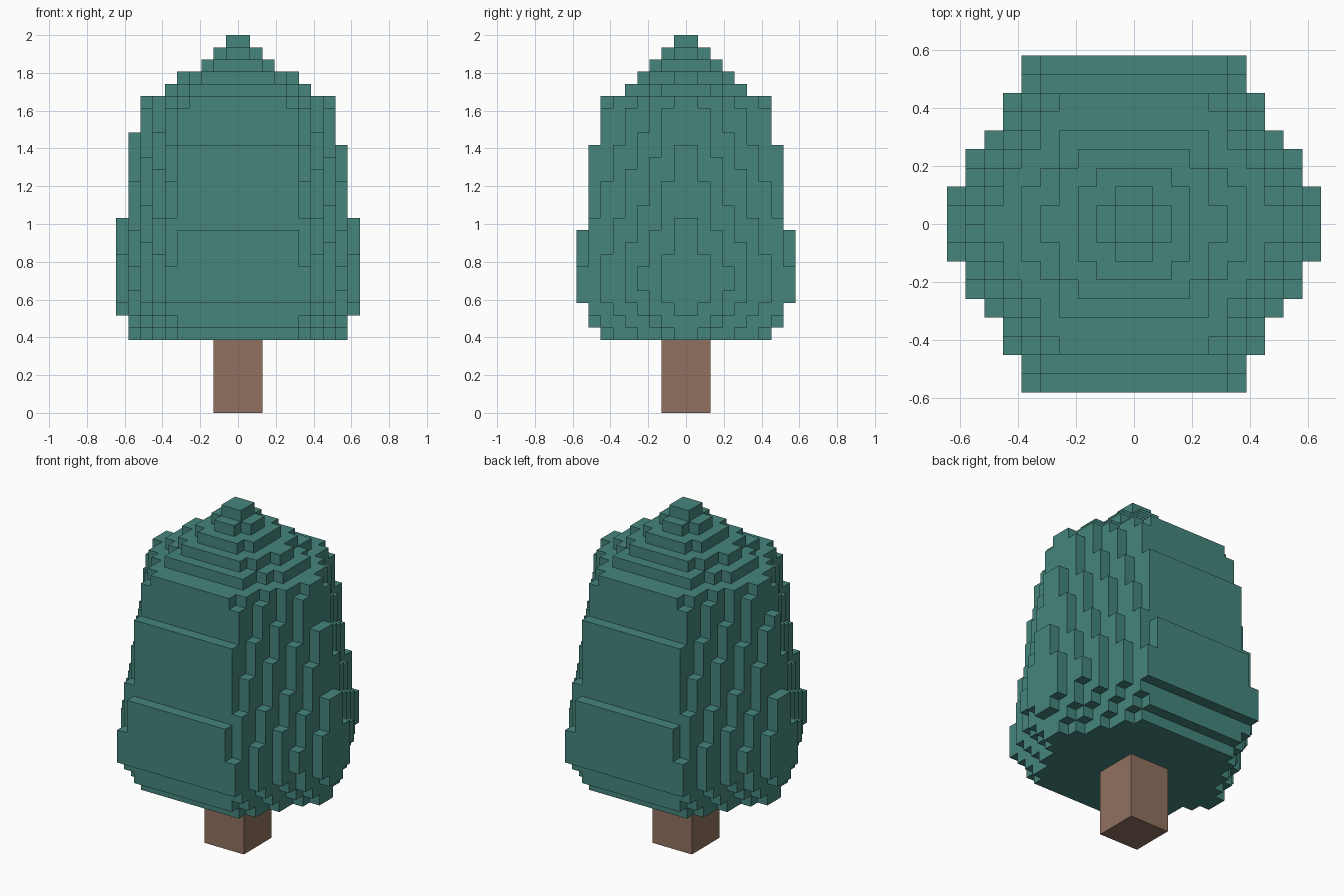
import bpy, bmesh, math
from mathutils import Vector

if "Cube" in bpy.data.objects:
    bpy.data.objects.remove(bpy.data.objects["Cube"])

U = 2 / 31  # block size: the tree is 31 blocks tall

# Crown quarter, one entry per block column outward in |x|:
# {half depth in blocks: (bottom layer, top layer)}
side = {5: (6, 27), 7: (6, 26), 8: (7, 22), 9: (9, 15)}
COLUMNS = [
    {1: (6, 31), 2: (6, 30), 3: (6, 29), 4: (6, 28), **side},
    {1: (6, 30), 3: (6, 29), 4: (6, 28), **side},
    {2: (6, 29), 4: (6, 28), **side},
    {3: (6, 28), **side},
    {1: (6, 28), 3: (6, 27), 6: (6, 26), 7: (6, 25), 8: (7, 22), 9: (9, 15)},
    {2: (6, 27), 4: (6, 26), 5: (6, 25), 6: (6, 22), 7: (7, 19), 8: (8, 16), 9: (9, 12)},
    {3: (6, 26), 4: (6, 23), 5: (7, 20), 6: (8, 16), 7: (9, 13)},
    {1: (6, 26), 2: (6, 25), 3: (7, 21), 4: (8, 17), 5: (9, 14)},
    {1: (6, 22), 2: (7, 19), 3: (8, 15), 4: (10, 12)},
    {1: (8, 16), 2: (9, 13)},
]


def make_material(name, color):
    mat = bpy.data.materials.new(name)
    mat.diffuse_color = (*color, 1)
    mat.use_nodes = True
    mat.node_tree.nodes["Principled BSDF"].inputs["Base Color"].default_value = mat.diffuse_color
    return mat


def block_object(name, cells, mat):
    """Skin a set of blocks, keeping only outside faces and merging flat ones."""
    bm = bmesh.new()
    for c in cells:
        for axis in range(3):
            for sign in (-1, 1):
                n = [0, 0, 0]
                n[axis] = sign
                if (c[0] + n[0], c[1] + n[1], c[2] + n[2]) in cells:
                    continue
                u, v = (axis + 1) % 3, (axis + 2) % 3
                quad = []
                for a, b in ((0, 0), (1, 0), (1, 1), (0, 1)):
                    p = Vector(c)
                    p[axis] += sign > 0
                    p[u] += a
                    p[v] += b
                    quad.append(bm.verts.new(p * U))
                bm.faces.new(quad if sign > 0 else quad[::-1])
    bmesh.ops.remove_doubles(bm, verts=bm.verts, dist=U * 0.01)
    bmesh.ops.dissolve_limit(bm, angle_limit=math.radians(1),
                             verts=bm.verts, edges=bm.edges)
    mesh = bpy.data.meshes.new(name)
    bm.to_mesh(mesh)
    bm.free()
    mesh.materials.append(mat)
    obj = bpy.data.objects.new(name, mesh)
    bpy.context.collection.objects.link(obj)
    return obj


# Crown: mirror the quarter in x and y
crown = set()
for i, spans in enumerate(COLUMNS):
    for depth, (bottom, top) in spans.items():
        for z in range(bottom, top):
            for j in range(depth):
                crown |= {(x, y, z) for x in (i, -1 - i) for y in (j, -1 - j)}
# One extra block on the left flank
crown.add((-9, -1, 22))
block_object("crown", crown, make_material("foliage", (0.06, 0.235, 0.203)))

# Trunk: square post
trunk = {(x, y, z) for x in range(-2, 2) for y in range(-2, 2) for z in range(6)}
block_object("trunk", trunk, make_material("bark", (0.28, 0.165, 0.115)))
